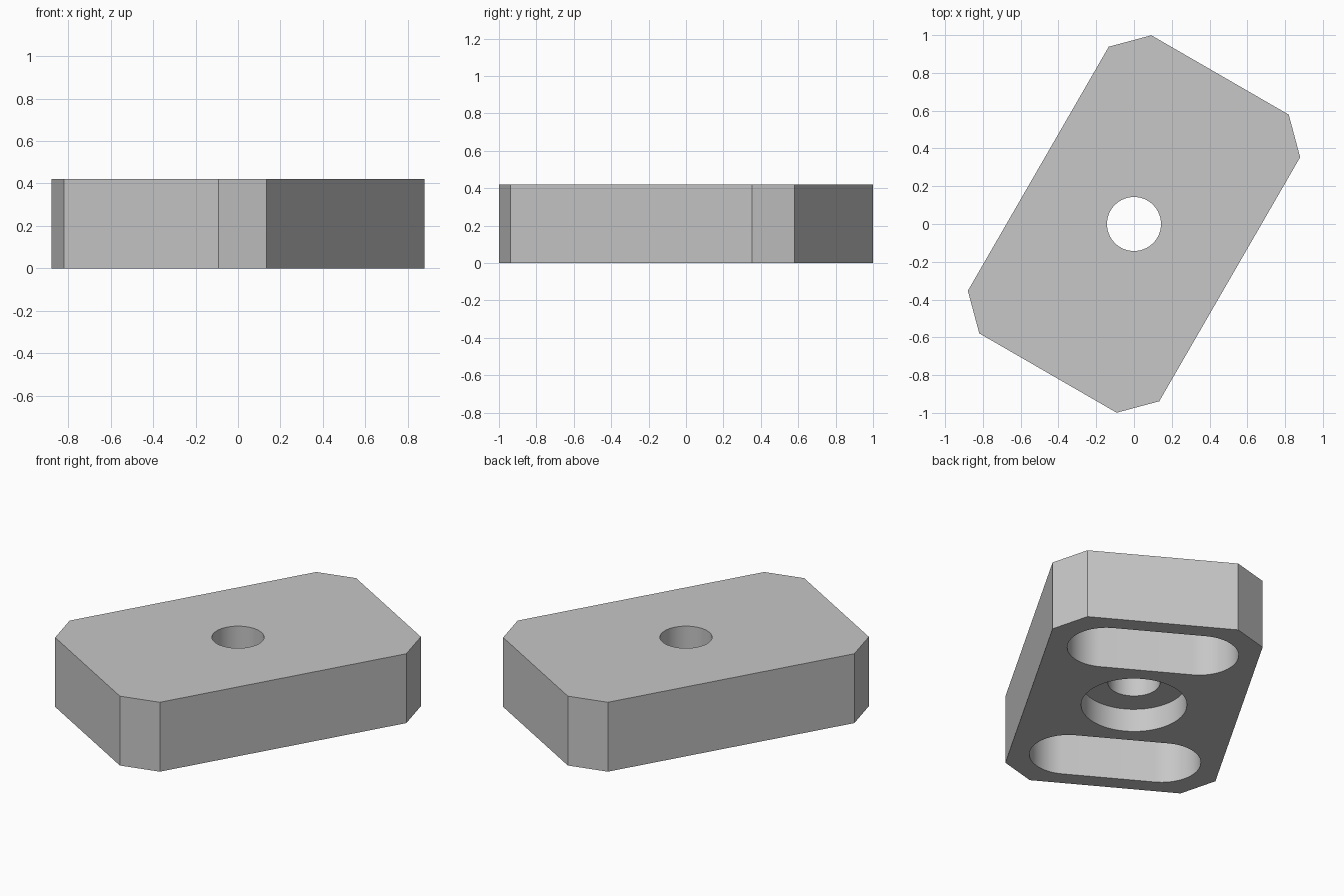
import bpy
import bmesh
from math import cos, sin, pi, radians
from mathutils import Matrix

cube = bpy.data.objects.get("Cube")
if cube:
    bpy.data.objects.remove(cube, do_unlink=True)

TURN = Matrix.Rotation(radians(-30), 4, "Z")
HALF_W, HALF_L, HEIGHT, CHAMFER = 0.585, 0.911, 0.42, 0.165

grey = bpy.data.materials.new("plain grey")
colour = (0.57, 0.57, 0.57, 1)
grey.diffuse_color = colour
grey.use_nodes = True
grey.node_tree.nodes["Principled BSDF"].inputs["Base Color"].default_value = colour


def prism(name, outline, z0, z1):
    """Extrude a flat outline from z0 to z1, turned to the block's heading."""
    bm = bmesh.new()
    face = bm.faces.new([bm.verts.new((x, y, z0)) for x, y in outline])
    top = bmesh.ops.extrude_face_region(bm, geom=[face])["geom"]
    moved = [v for v in top if isinstance(v, bmesh.types.BMVert)]
    bmesh.ops.translate(bm, verts=moved, vec=(0, 0, z1 - z0))
    bmesh.ops.recalc_face_normals(bm, faces=bm.faces)
    bm.transform(TURN)
    mesh = bpy.data.meshes.new(name)
    bm.to_mesh(mesh)
    bm.free()
    mesh.materials.append(grey)
    obj = bpy.data.objects.new(name, mesh)
    bpy.context.collection.objects.link(obj)
    return obj


def stadium(radius, reach=0.0, y=0.0, steps=32):
    """Outline with round ends; a circle when reach is zero."""
    points = []
    for side in (1, -1):
        count = steps + 1 if reach else steps
        for i in range(count):
            a = pi * i / steps - pi / 2
            points.append((side * (reach + radius * cos(a)), y + side * radius * sin(a)))
    return points


# Block with chamfered corners
w, l, c = HALF_W, HALF_L, CHAMFER
half = [(w, c - l), (w, l - c), (w - c, l), (c - w, l)]
block = prism("block", half + [(-x, -y) for x, y in half], 0, HEIGHT)

# Centre hole, counterbore and two blind slots in the underside
cutters = [
    prism("hole_cutter", stadium(0.143), -0.1, HEIGHT + 0.1),
    prism("counterbore_cutter", stadium(0.29), -0.1, 0.14),
]
for name, y in (("back_slot_cutter", 0.597), ("front_slot_cutter", -0.597)):
    cutters.append(prism(name, stadium(0.215, 0.259, y), -0.1, 0.28))

for cutter in cutters:
    cutter.hide_render = True
    cut = block.modifiers.new(cutter.name, "BOOLEAN")
    cut.operation = "DIFFERENCE"
    cut.solver = "EXACT"
    cut.object = cutter

# Keep the finished cut mesh and drop the cutters
bpy.context.view_layer.update()
graph = bpy.context.evaluated_depsgraph_get()
finished = bpy.data.meshes.new_from_object(block.evaluated_get(graph))
block.modifiers.clear()
block.data = finished
for cutter in cutters:
    bpy.data.objects.remove(cutter, do_unlink=True)

# Smooth round walls, sharp edges elsewhere
for obj in bpy.context.selected_objects:
    obj.select_set(False)
block.select_set(True)
bpy.context.view_layer.objects.active = block
bpy.ops.object.shade_smooth_by_angle(angle=radians(30))
